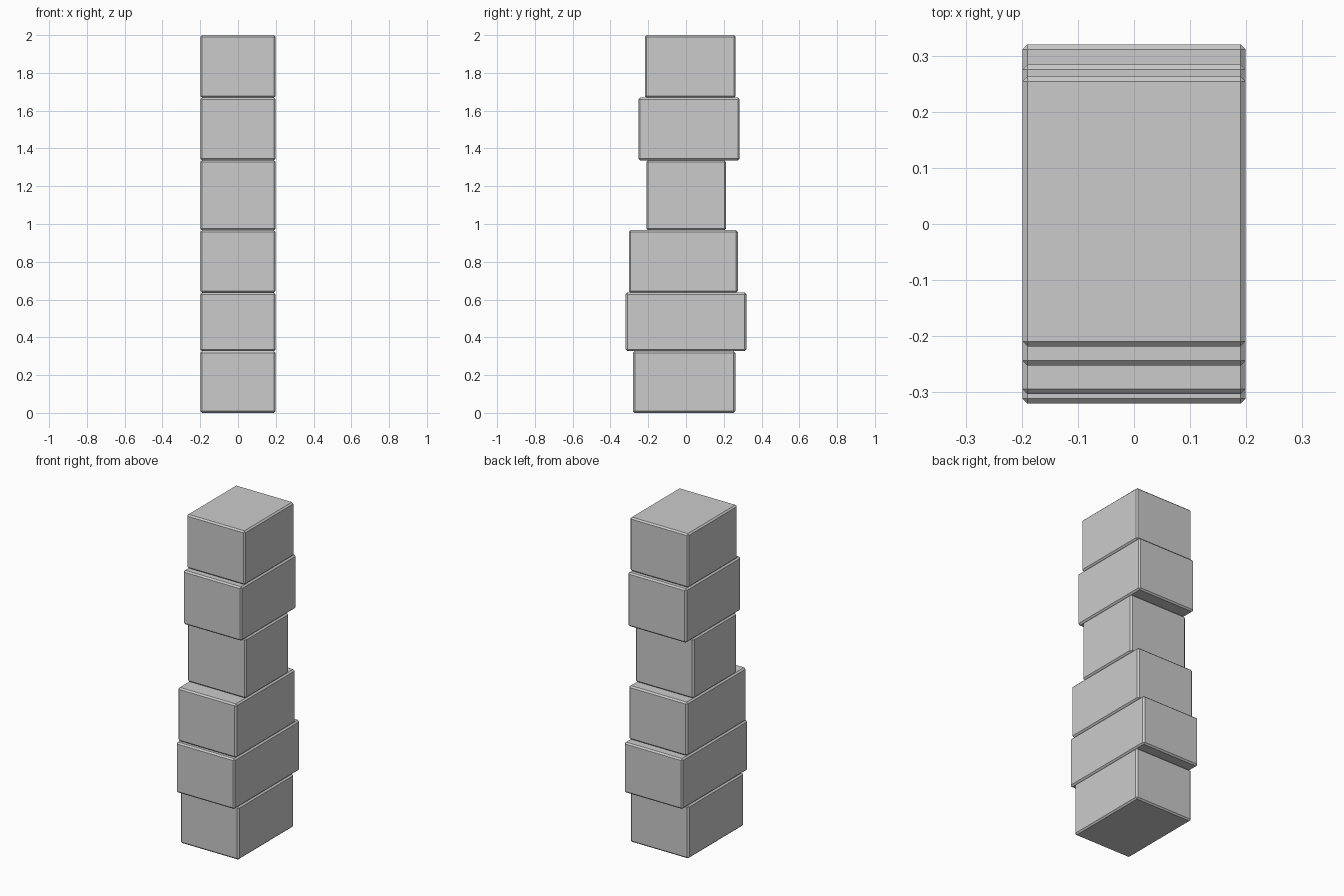
import bpy

if "Cube" in bpy.data.objects:
    bpy.data.objects.remove(bpy.data.objects["Cube"])

BEVEL = 0.009
# bottom z, top z, front y, back y of each stacked block
LAYERS = [
    (0.00, 0.327, -0.280, 0.261),
    (0.327, 0.637, -0.320, 0.320),
    (0.637, 0.967, -0.303, 0.274),
    (0.967, 1.337, -0.210, 0.212),
    (1.337, 1.669, -0.252, 0.284),
    (1.669, 2.00, -0.218, 0.263),
]


def block(name, z0, z1, y0, y1):
    bpy.ops.mesh.primitive_cube_add(size=1, location=(0, (y0 + y1) / 2, (z0 + z1) / 2))
    ob = bpy.context.object
    ob.name = name
    ob.scale = (0.398, y1 - y0, z1 - z0)
    bpy.ops.object.transform_apply(location=False, rotation=False, scale=True)
    # narrow flat chamfer on every edge
    mod = ob.modifiers.new("chamfer", 'BEVEL')
    mod.width = BEVEL
    mod.segments = 1
    mod.limit_method = 'NONE'


# Column of offset blocks, bottom to top
for i, layer in enumerate(LAYERS):
    block(f"stone_block_{i + 1}", *layer)
